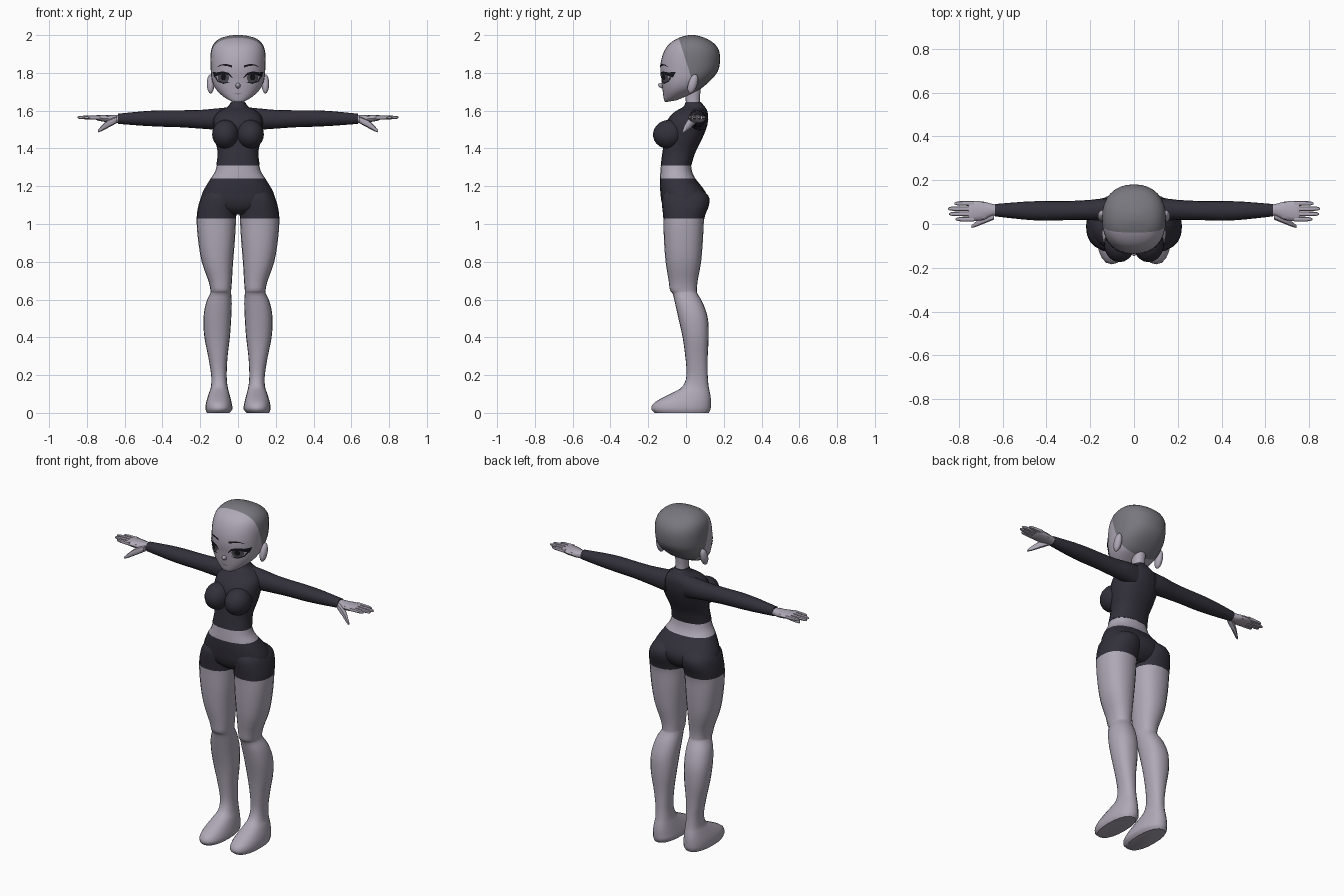
import bpy, bmesh, math
from mathutils import Vector, Matrix
from mathutils.bvhtree import BVHTree

if "Cube" in bpy.data.objects:
    bpy.data.objects.remove(bpy.data.objects["Cube"])


def material(name, rgb):
    m = bpy.data.materials.new(name)
    m.diffuse_color = (*rgb, 1)
    m.use_nodes = True
    m.node_tree.nodes["Principled BSDF"].inputs["Base Color"].default_value = m.diffuse_color
    return m


SKIN = material("skin", (0.43, 0.39, 0.47))
CLOTH = material("dark cloth", (0.032, 0.029, 0.042))
SCALP = material("scalp grey", (0.19, 0.185, 0.21))
INK = material("lash black", (0.008, 0.007, 0.01))
IRIS = material("iris grey", (0.07, 0.068, 0.085))
LIP = material("lip", (0.2, 0.14, 0.17))


def finish(bm, name, mats, mirror=False, rule=None):
    bmesh.ops.recalc_face_normals(bm, faces=bm.faces)
    if rule:
        for f in bm.faces:
            f.material_index = rule(f.calc_center_median())
    me = bpy.data.meshes.new(name)
    bm.to_mesh(me)
    bm.free()
    ob = bpy.data.objects.new(name, me)
    bpy.context.collection.objects.link(ob)
    for m in mats:
        me.materials.append(m)
    if mirror:
        ob.modifiers.new("mirror", 'MIRROR').use_mirror_merge = False
    return ob


def spline(rings, steps):
    """Catmull-Rom interpolation between the key sections."""
    rings = [Vector(tuple(r) + (0,) * (6 - len(r))) for r in rings]
    out = []
    for i in range(len(rings) - 1):
        p0, p1 = rings[max(i - 1, 0)], rings[i]
        p2, p3 = rings[i + 1], rings[min(i + 2, len(rings) - 1)]
        for s in range(steps):
            t = s / steps
            out.append(0.5 * (2 * p1 + (p2 - p0) * t + (2 * p0 - 5 * p1 + 4 * p2 - p3) * t * t
                              + (3 * p1 - 3 * p2 + p3 - p0) * t ** 3))
    return out + [rings[-1]]


def loft(rings, axis='Z', sides=20, steps=3, power=2.3, bm=None):
    """Section: position, a0, a1, b0, b1, lift. Z: a=x b=y. X: a=y b=z."""
    bm = bm or bmesh.new()
    prev = None
    for i, (t, a0, a1, b0, b1, lift) in enumerate(keys := spline(rings, steps)):
        row = []
        for k in range(sides):
            q = 2 * math.pi * k / sides
            c, s = math.cos(q), math.sin(q)
            u = math.copysign(abs(c) ** (2 / power), c)
            v = math.copysign(abs(s) ** (2 / power), s)
            a, b = (a0 + a1) / 2 + u * (a1 - a0) / 2, (b0 + b1) / 2 + v * (b1 - b0) / 2
            row.append(bm.verts.new((a, b, t + lift * v) if axis == 'Z' else (t, a, b)))
        if prev:
            for k in range(sides):
                j = (k + 1) % sides
                bm.faces.new((prev[k], prev[j], row[j], row[k]))
        if i in (0, len(keys) - 1):
            bm.faces.new(row)
        prev = row
    return bm


def sym(rows):
    """Sections centred on x=0: z, half width, front y, back y, lift."""
    return [(r[0], -r[1], r[1], *r[2:]) for r in rows]


def ball(name, loc, size, mat, rot=0, mirror=False):
    bm = bmesh.new()
    bmesh.ops.create_uvsphere(bm, u_segments=20, v_segments=12, radius=1)
    bm.transform(Matrix.Translation(loc) @ Matrix.Rotation(rot, 4, 'X') @ Matrix.Diagonal((*size, 1)))
    return finish(bm, name, [mat], mirror)


# Hips and bare midriff
finish(loft(sym([(1.05, .07, -.08, .06), (1.08, .15, -.115, .095), (1.12, .195, -.13, .113),
                 (1.16, .19, -.135, .108), (1.2, .17, -.138, .082), (1.24, .145, -.138, .05),
                 (1.275, .123, -.136, .033), (1.31, .112, -.133, .027)])),
       "hips", [CLOTH, SKIN], rule=lambda c: int(c.z > 1.24))

# Long-sleeved top and neck
finish(loft(sym([(1.31, .115, -.134, .028), (1.38, .108, -.125, .05), (1.45, .122, -.115, .085),
                 (1.52, .132, -.11, .112), (1.57, .125, -.085, .117), (1.6, .095, -.05, .112),
                 (1.62, .055, -.015, .1), (1.645, .038, -.002, .08)])),
       "top", [CLOTH])
finish(loft(sym([(1.62, .036, 0, .077), (1.66, .033, -.002, .073), (1.73, .036, -.01, .08)])),
       "neck", [SKIN])
ball("bust", (.066, -.092, 1.475), (.071, .083, .076), CLOTH, rot=.15, mirror=True)

# Legs with shorts hems, knees and feet
leg = [(0, .045, .165, -.165, .12), (.02, .03, .172, -.184, .13), (.05, .033, .17, -.172, .132),
       (.08, .04, .162, -.125, .131), (.11, .048, .152, -.065, .126), (.14, .055, .143, -.018, .12),
       (.2, .06, .142, .003, .115), (.3, .055, .158, -.004, .115), (.4, .043, .178, -.018, .12),
       (.5, .036, .183, -.04, .116), (.58, .033, .17, -.058, .09), (.63, .036, .148, -.07, .062),
       (.65, .036, .146, -.085, .058), (.7, .032, .157, -.092, .062), (.8, .026, .192, -.108, .08),
       (.92, .016, .212, -.117, .09), (1.03, .01, .219, -.12, .097), (1.1, .006, .209, -.127, .122),
       (1.15, .008, .19, -.125, .118), (1.19, .02, .15, -.1, .07)]
finish(loft(leg), "leg", [SKIN, CLOTH], True, lambda c: int(c.z > 1.03))

# Sleeves
finish(loft([(.06, .02, .115, 1.49, 1.617), (.13, .015, .118, 1.5, 1.61), (.2, .018, .11, 1.505, 1.604),
             (.3, .018, .105, 1.512, 1.602), (.4, .015, .105, 1.515, 1.602), (.5, .02, .102, 1.52, 1.597),
             (.635, .035, .091, 1.53, 1.584)], 'X', 16, 2, 2.1), "sleeve", [CLOTH], True)

# Hands: palm, four fingers and thumb
bm = loft([(.61, .042, .086, 1.536, 1.578), (.65, .035, .092, 1.535, 1.577), (.69, .018, .103, 1.538, 1.577),
           (.74, .012, .105, 1.547, 1.577), (.755, .016, .101, 1.553, 1.574)], 'X', 12, 2)
for y, tip in ((.022, .815), (.046, .845), (.07, .85), (.094, .82)):
    loft([(.73, y - .011, y + .011, 1.552, 1.575), (tip - .025, y - .01, y + .01, 1.555, 1.573),
          (tip - .005, y - .006, y + .006, 1.558, 1.57), (tip, y - .002, y + .002, 1.562, 1.566)],
         'X', 8, 2, bm=bm)
loft([(.64, .02, .06, 1.535, 1.57), (.69, .0, .035, 1.508, 1.55), (.725, -.014, .008, 1.49, 1.517),
      (.742, -.018, -.006, 1.485, 1.498)], 'X', 8, 2, bm=bm)
finish(bm, "hand", [SKIN], True)

# Head, cut along the hairline
bm = loft(sym([(1.65, .022, -.108, -.05, .005), (1.664, .058, -.115, .0, .012), (1.695, .1, -.121, .06, .01),
               (1.725, .124, -.126, .09), (1.765, .139, -.13, .135), (1.81, .144, -.136, .169),
               (1.86, .146, -.133, .18), (1.91, .144, -.118, .177), (1.95, .131, -.092, .155),
               (1.98, .1, -.05, .112), (1.995, .055, -.01, .07), (2.0, .02, .015, .045)]),
          sides=32, power=2.25)
point, normal = Vector((0, .02, 1.8)), Vector((0, 1, .32)).normalized()
bmesh.ops.bisect_plane(bm, geom=bm.verts[:] + bm.edges[:] + bm.faces[:], plane_co=point, plane_no=normal)
bmesh.ops.recalc_face_normals(bm, faces=bm.faces)
face_tree = BVHTree.FromBMesh(bm)
finish(bm, "head", [SKIN, SCALP],
       rule=lambda c: int((c - point).dot(normal) > 0 and c.z > 1.685 + max(0, .08 - c.y) * .4))

# Nose and ears
ball("nose", (0, -.125, 1.732), (.013, .023, .014), SKIN, rot=-.3)
ball("ear", (.145, .036, 1.742), (.02, .024, .053), SKIN, rot=-.3, mirror=True)


def decal(name, lower, upper, mat, gap, mirror=True):
    """Thin patch between two lines of (x, z), laid on the face."""
    def sample(line, t):
        f = t * (len(line) - 1)
        i = min(int(f), len(line) - 2)
        return Vector(line[i]).lerp(Vector(line[i + 1]), f - i)
    bm = bmesh.new()
    rows = []
    for i in range(13):
        lo, hi = sample(lower, i / 12), sample(upper, i / 12)
        row = []
        for j in range(5):
            p = lo.lerp(hi, j / 4)
            hit = face_tree.ray_cast(Vector((p.x, -1, p.y)), Vector((0, 1, 0)))[0]
            row.append(bm.verts.new((p.x, hit.y - gap, p.y)))
        rows.append(row)
    for r, s in zip(rows, rows[1:]):
        for j in range(4):
            bm.faces.new((r[j], s[j], s[j + 1], r[j + 1]))
    return finish(bm, name, [mat], mirror)


def disc(cx, cz, rx, rz):
    arc = [math.pi * (1 - k / 12) for k in range(13)]
    return [[(cx + rx * math.cos(a), cz + d * rz * math.sin(a)) for a in arc] for d in (-1, 1)]


# Painted eyes, lashes, brows and mouth
decal("iris", *disc(.077, 1.774, .03, .029), IRIS, .003)
decal("pupil", *disc(.077, 1.778, .014, .017), INK, .0045)
decal("upper_lash", [(.03, 1.772), (.05, 1.789), (.08, 1.795), (.105, 1.786), (.126, 1.776)],
      [(.03, 1.777), (.048, 1.8), (.08, 1.808), (.11, 1.803), (.134, 1.804)], INK, .006)
decal("lower_lash", [(.045, 1.75), (.077, 1.742), (.108, 1.753), (.122, 1.775)],
      [(.045, 1.753), (.077, 1.748), (.105, 1.758), (.116, 1.779)], INK, .005)
decal("brow", [(.032, 1.828), (.06, 1.837), (.09, 1.839), (.11, 1.83)],
      [(.032, 1.84), (.06, 1.847), (.09, 1.845), (.11, 1.832)], INK, .004)
decal("mouth", [(-.02, 1.69), (0, 1.686), (.02, 1.69)], [(-.02, 1.692), (0, 1.691), (.02, 1.692)],
      LIP, .003, False)

# Smooth shading with sharp creases kept
for ob in bpy.context.collection.objects:
    ob.select_set(True)
    bpy.context.view_layer.objects.active = ob
bpy.ops.object.shade_smooth_by_angle(angle=math.radians(40))
